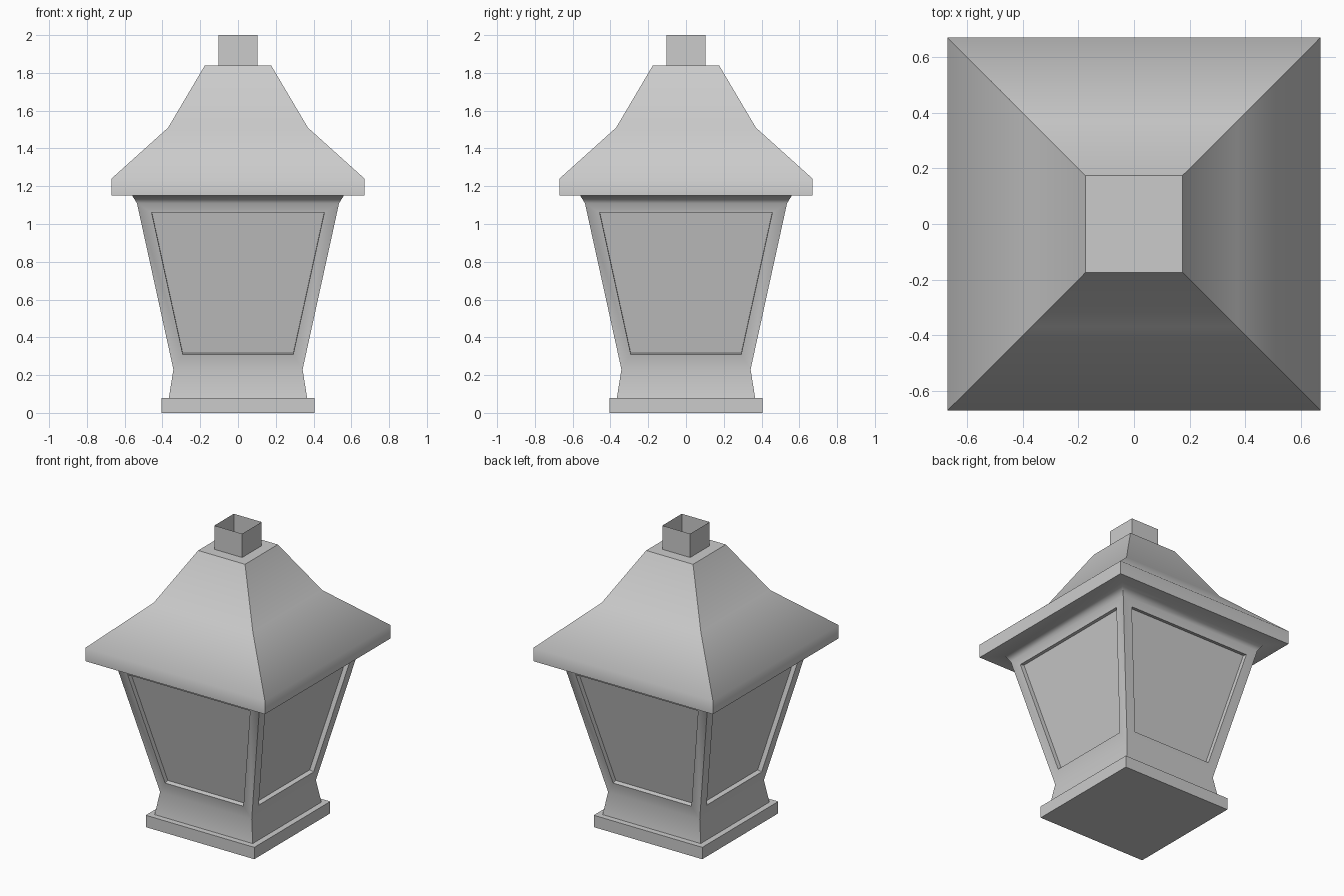
import bpy, bmesh
from math import radians

if "Cube" in bpy.data.objects:
    bpy.data.objects.remove(bpy.data.objects["Cube"])


def square_loft(bm, profile, cap_bottom=False, cap_top=False):
    """Stack square rings given as (half width, z) and bridge them."""
    rings = [[bm.verts.new((sx * r, sy * r, z))
              for sx, sy in ((-1, -1), (1, -1), (1, 1), (-1, 1))]
             for r, z in profile]
    bands = []
    for lo, hi in zip(rings, rings[1:]):
        bands.append([bm.faces.new((lo[i], lo[(i + 1) % 4], hi[(i + 1) % 4], hi[i]))
                      for i in range(4)])
    if cap_bottom:
        bm.faces.new(rings[0][::-1])
    if cap_top:
        bm.faces.new(rings[-1])
    bm.normal_update()
    return bands


def finish(bm, name, angle):
    mesh = bpy.data.meshes.new(name)
    bm.to_mesh(mesh)
    bm.free()
    ob = bpy.data.objects.new(name, mesh)
    bpy.context.collection.objects.link(ob)
    bpy.ops.object.select_all(action='DESELECT')
    ob.select_set(True)
    bpy.context.view_layer.objects.active = ob
    bpy.ops.object.shade_smooth_by_angle(angle=radians(angle))
    return ob


# Base plinth
bm = bmesh.new()
square_loft(bm, [(0.405, 0), (0.405, 0.08)], True, True)
finish(bm, "base_plinth", 30)

# Lantern body, flaring out into the flat underside of the eaves
Z0, R0, Z1, R1 = 0.23, 0.342, 1.11, 0.535
bm = bmesh.new()
bands = square_loft(bm, [(0.366, 0.08), (R0, Z0), (R1, Z1), (0.56, 1.15), (0.67, 1.15)])
walls = bands[1]

# Recessed window panel in each wall
bmesh.ops.inset_individual(bm, faces=walls, thickness=0.06, use_even_offset=True)
for f in walls:
    n = f.normal
    axis = 0 if abs(n.x) > abs(n.y) else 1
    mid = f.calc_center_median().z
    for v in f.verts:
        z = 0.31 if v.co.z < mid else 1.06
        r = R0 + (z - Z0) * (R1 - R0) / (Z1 - Z0)
        side = 1 - axis
        v.co[axis] = r if n[axis] > 0 else -r
        v.co[side] = (r - 0.067) * (1 if v.co[side] > 0 else -1)
        v.co.z = z
bm.normal_update()
bmesh.ops.inset_individual(bm, faces=walls, thickness=0, depth=-0.03)
finish(bm, "lantern_body", 66)

# Curved pyramid roof
bm = bmesh.new()
square_loft(bm, [(0.67, 1.15), (0.67, 1.24), (0.37, 1.51), (0.175, 1.84)], cap_top=True)
finish(bm, "roof", 52)

# Open square chimney
bm = bmesh.new()
square_loft(bm, [(0.104, 1.84), (0.104, 2.0)])
finish(bm, "chimney", 30)
